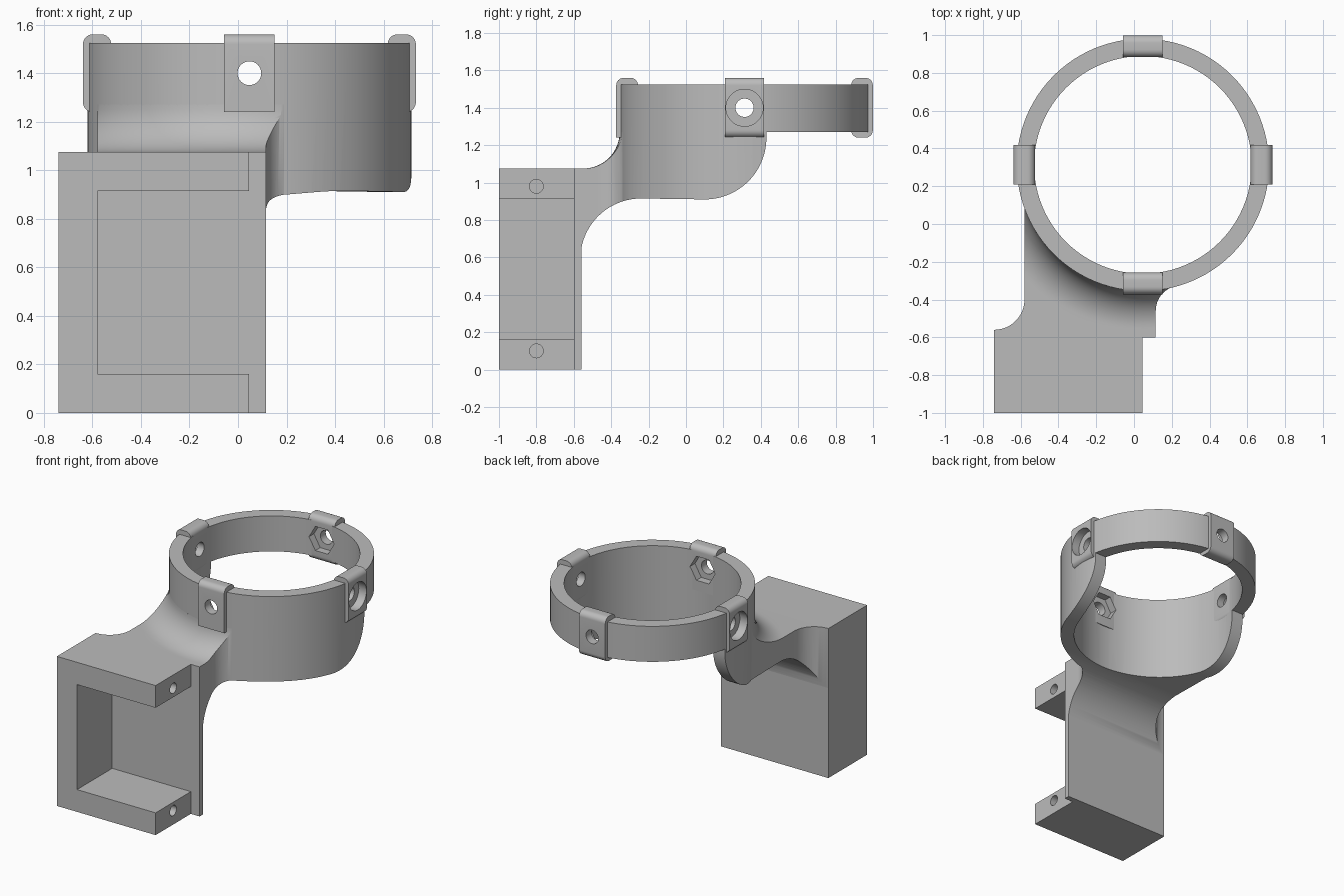
import bpy, bmesh, math
from mathutils import Vector

old = bpy.data.objects.get("Cube")
if old:
    bpy.data.objects.remove(old, do_unlink=True)

grey = bpy.data.materials.new("plain grey")
grey.use_nodes = True
grey.diffuse_color = (0.5, 0.5, 0.5, 1)
grey.node_tree.nodes["Principled BSDF"].inputs["Base Color"].default_value = (0.5, 0.5, 0.5, 1)

CX, CY = 0.047, 0.313            # ring centre
R_OUT, R_IN = 0.668, 0.576
HOLE_Z = 1.4


def arc(u, v, r, a0, a1, n=16):
    """Points on an arc, angles in degrees."""
    angles = [math.radians(a0 + (a1 - a0) * i / n) for i in range(n + 1)]
    return [(u + r * math.cos(a), v + r * math.sin(a)) for a in angles]


def ngon(u, v, r, n):
    return arc(u, v, r, 0, 360, n)[:-1]


def make_object(name, bm):
    bmesh.ops.recalc_face_normals(bm, faces=bm.faces)
    mesh = bpy.data.meshes.new(name)
    bm.to_mesh(mesh)
    bm.free()
    mesh.materials.append(grey)
    ob = bpy.data.objects.new(name, mesh)
    bpy.context.collection.objects.link(ob)
    return ob


def prism(name, points, axis, lo, hi):
    """Extrude a flat outline along x, y or z."""
    place = {"x": lambda u, v: (lo, u, v), "y": lambda u, v: (u, lo, v),
             "z": lambda u, v: (u, v, lo)}[axis]
    bm = bmesh.new()
    face = bm.faces.new([bm.verts.new(place(u, v)) for u, v in points])
    new = bmesh.ops.extrude_face_region(bm, geom=[face])["geom"]
    step = Vector([hi - lo if axis == a else 0 for a in "xyz"])
    bmesh.ops.translate(bm, vec=step, verts=[g for g in new if isinstance(g, bmesh.types.BMVert)])
    return make_object(name, bm)


def lathe(name, points, steps=96):
    """Revolve a closed (radius, z) outline about the ring axis."""
    bm = bmesh.new()
    rows = []
    for s in range(steps):
        a = 2 * math.pi * s / steps
        rows.append([bm.verts.new((CX + r * math.cos(a), CY + r * math.sin(a), z)) for r, z in points])
    n = len(points)
    for s in range(steps):
        here, there = rows[s], rows[(s + 1) % steps]
        for i in range(n):
            j = (i + 1) % n
            bm.faces.new((here[i], here[j], there[j], there[i]))
    return make_object(name, bm)


def combine(ob, cutter, operation="DIFFERENCE", keep=False):
    mod = ob.modifiers.new("bool", "BOOLEAN")
    mod.operation = operation
    mod.solver = "EXACT"
    mod.object = cutter
    bpy.ops.object.select_all(action="DESELECT")
    bpy.context.view_layer.objects.active = ob
    ob.select_set(True)
    bpy.ops.object.modifier_apply(modifier=mod.name)
    if not keep:
        bpy.data.objects.remove(cutter, do_unlink=True)


# Bracket: C-shaped frame on a back plate, with two screw holes
frame = [(-0.74, 0), (0.045, 0), (0.045, 0.16), (-0.58, 0.16),
         (-0.58, 0.915), (0.045, 0.915), (0.045, 1.075), (-0.74, 1.075)]
bracket = prism("bracket", frame, "y", -1, -0.6)
plate = [(-0.74, 0), (0.115, 0), (0.115, 1.075), (-0.74, 1.075)]
combine(bracket, prism("plate", plate, "y", -0.6, -0.56), "UNION")
for z in (0.1, 0.98):
    combine(bracket, prism("screw_hole", ngon(-0.8, z, 0.037, 24), "x", -0.3, 0.2))

# Side profile shared by the ring and the neck
side = ([(-0.565, 1.525), (1.2, 1.525), (1.2, 1.27), (0.43, 1.27)]
        + arc(0.1, 1.24, 0.33, 0, -90, 24) + arc(-0.24, 0.59, 0.325, 90, 180, 24))

# Ring
ring = lathe("clamp_ring", [(R_IN, 0.7), (R_OUT, 0.7), (R_OUT, 1.525), (R_IN, 1.525)])
combine(ring, prism("side_profile", side, "x", -1, 1), "INTERSECT")

# Neck: filleted plan shape, side profile, and a cove swept round the ring
plan = ([(-0.74, -0.56), (0.115, -0.56)] + arc(0.25, -0.46, 0.135, 180, 100)
        + [(0.2, 0.0), (-0.5, 0.2), (-0.58, 0.083)] + arc(-0.74, -0.4, 0.16, 0, -88))
neck = prism("neck", plan, "z", 0.5, 1.27)
combine(neck, prism("side_profile", side, "x", -1, 1), "INTERSECT")
cove = arc(0.863, 1.27, 0.195, 180, 270) + [(1.6, 1.075), (1.6, 1.4), (0.668, 1.4)]
combine(neck, lathe("cove_cutter", cove, 128))
combine(neck, prism("core_cutter", ngon(CX, CY, 0.63, 96), "z", 0.4, 1.6))

# Four pads over the ring, each drilled through
R0, R1, Z0, Z1, HALF, ROUND = 0.57, 0.686, 1.24, 1.56, 0.104, 0.04
pads = []
for name, axis, sign in (("left_pad", "x", 1), ("right_pad", "x", -1),
                         ("back_pad", "y", 1), ("front_pad", "y", -1)):
    centre, across = (CX, CY) if axis == "x" else (CY, CX)
    top = arc(R1 - ROUND, Z1 - ROUND, ROUND, 0, 90, 8) + arc(R0 + ROUND, Z1 - ROUND, ROUND, 90, 180, 8)
    if name == "front_pad":
        bottom = [(R0, Z0), (R1, Z0)]
    else:
        bottom = (arc(R0 + ROUND, Z0 + ROUND, ROUND, 180, 270, 8)
                  + arc(R1 - ROUND, Z0 + ROUND, ROUND, 270, 360, 8))
    outline = [(centre + sign * r, z) for r, z in top + bottom]
    pad = prism(name, outline, "y" if axis == "x" else "x", across - HALF, across + HALF)
    pads.append(pad)

    # Bolt hole, with a round recess outside or a hexagonal one inside
    near, far = centre + sign * 0.5, centre + sign * 0.8
    seat = centre + sign * 0.625
    hole = prism("bolt_hole", ngon(across, HOLE_Z, 0.049, 32), axis, near, far)
    if axis == "x":
        recess = prism("recess", ngon(across, HOLE_Z, 0.099, 48), axis, seat, far)
    else:
        recess = prism("recess", ngon(across, HOLE_Z, 0.1, 6), axis, near, seat)
    for cutter in (hole, recess):
        combine(pad, cutter, keep=True)
        combine(ring, cutter)

# Smooth curved faces, keep edges crisp
bpy.ops.object.select_all(action="DESELECT")
for ob in [bracket, neck, ring] + pads:
    ob.select_set(True)
bpy.context.view_layer.objects.active = ring
bpy.ops.object.shade_smooth_by_angle(angle=math.radians(30))
